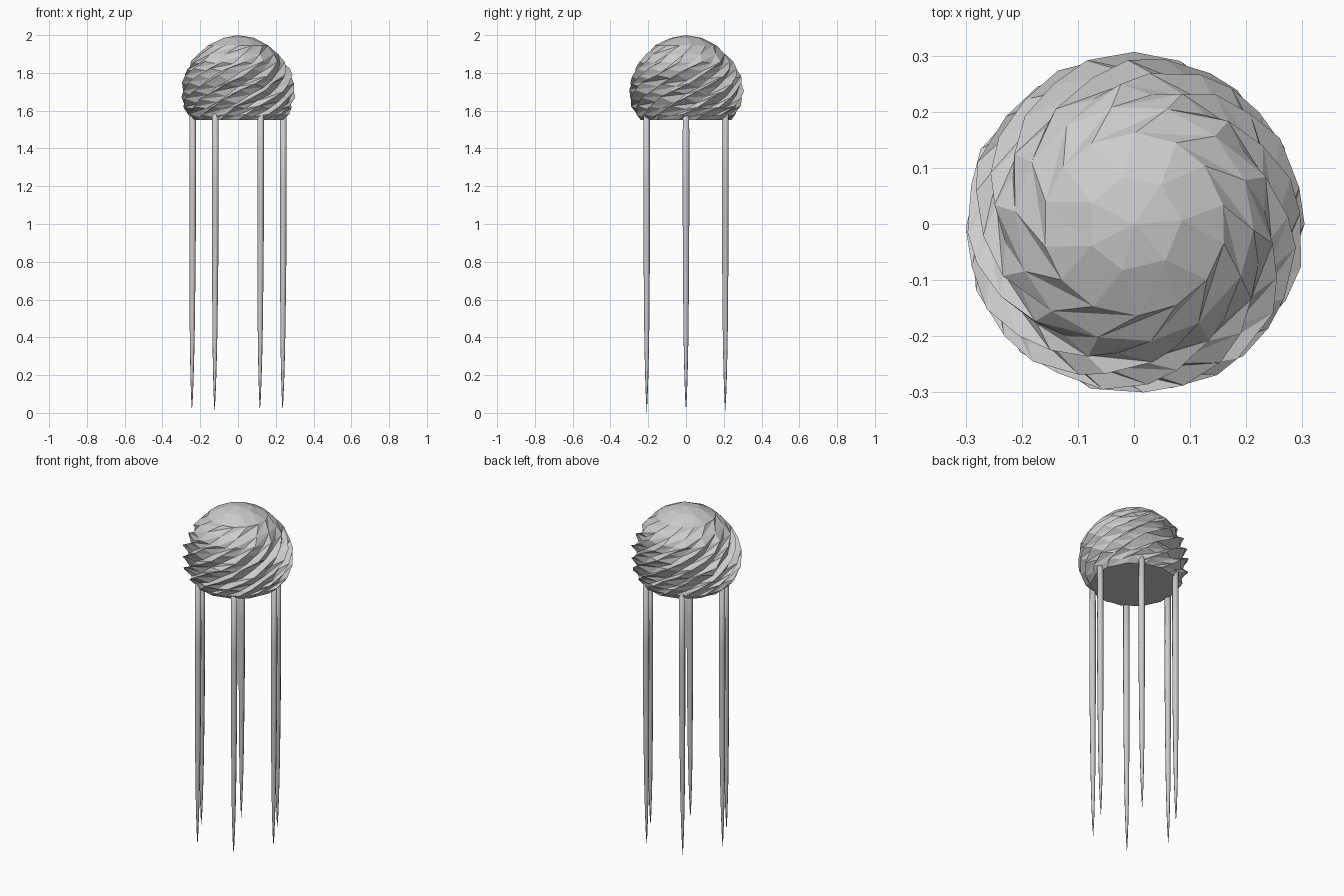
import bpy, bmesh, math, random

if "Cube" in bpy.data.objects:
    bpy.data.objects.remove(bpy.data.objects["Cube"])

random.seed(4)


def finish(bm, name):
    bmesh.ops.recalc_face_normals(bm, faces=bm.faces[:])
    me = bpy.data.meshes.new(name)
    bm.to_mesh(me)
    bm.free()
    ob = bpy.data.objects.new(name, me)
    bpy.context.collection.objects.link(ob)
    return ob


def skin(bm, a, b):
    # joins two rings; the upper ring b may have half as many points
    n, m = len(a), len(b)
    for i in range(n):
        j = (i + 1) % n
        p, q = b[i * m // n], b[(i + 1) * m // n % m]
        if p is q:
            bm.faces.new((a[i], a[j], p))
        else:
            bm.faces.new((a[i], a[j], q))
            bm.faces.new((a[i], q, p))


# Bell: faceted dome with spiralling ridges that fade towards the crown
# rows: height, radius, ridge depth, points
ROWS = [(1.55, .235, .004, 28), (1.575, .258, .010, 28), (1.615, .277, .012, 28),
        (1.655, .283, .019, 28), (1.695, .284, .019, 28), (1.735, .281, .018, 28),
        (1.775, .274, .016, 28), (1.815, .260, .012, 28), (1.855, .241, .008, 28),
        (1.90, .212, .005, 14), (1.945, .163, .003, 14), (1.985, .085, .002, 7)]
bm = bmesh.new()
rings = []
for z, r, amp, n in ROWS:
    twist = (z - 1.55) / 0.16
    ring = []
    for i in range(n):
        t = 2 * math.pi * i / n + twist + random.uniform(-.05, .05)
        s = (1 if i % 2 else -1) if n == 28 else 0
        rr = r + s * amp + random.uniform(-.3, .3) * amp
        dz = 0 if z == 1.55 else s * amp * .6 + random.uniform(-.4, .4) * amp
        ring.append(bm.verts.new((rr * math.cos(t), rr * math.sin(t), z + dz)))
    rings.append(ring)
for a, b in zip(rings, rings[1:]):
    skin(bm, a, b)
top = bm.verts.new((0, 0, 2.0))
for i in range(7):
    bm.faces.new((rings[-1][i], rings[-1][(i + 1) % 7], top))
bm.faces.new(rings[0][::-1])
finish(bm, "bell")

# Tentacles: six long tapering strands hung around the rim
STRAND = [(1.58, .017), (1.2, .018), (.8, .0165), (.45, .0135), (.3, .011),
          (.18, .008), (.08, .0045)]
SIDES = 8
for k in range(6):
    a = k * math.pi / 3
    cx, cy = .24 * math.cos(a), .24 * math.sin(a)
    bm = bmesh.new()
    rings = []
    for z, r in STRAND:
        sway = -.004 * max(0, 1 - z)
        rings.append([bm.verts.new((cx + sway + r * math.cos(2 * math.pi * i / SIDES),
                                    cy + r * math.sin(2 * math.pi * i / SIDES), z))
                      for i in range(SIDES)])
    for p, q in zip(rings, rings[1:]):
        skin(bm, p, q)
    crown = bm.verts.new((cx, cy, 1.592))
    tip = bm.verts.new((cx - .004, cy, .0 if k == 4 else .012))
    for i in range(SIDES):
        j = (i + 1) % SIDES
        bm.faces.new((rings[0][i], rings[0][j], crown))
        bm.faces.new((rings[-1][i], rings[-1][j], tip))
    ob = finish(bm, f"tentacle_{k + 1}")
    for f in ob.data.polygons:
        f.use_smooth = True
